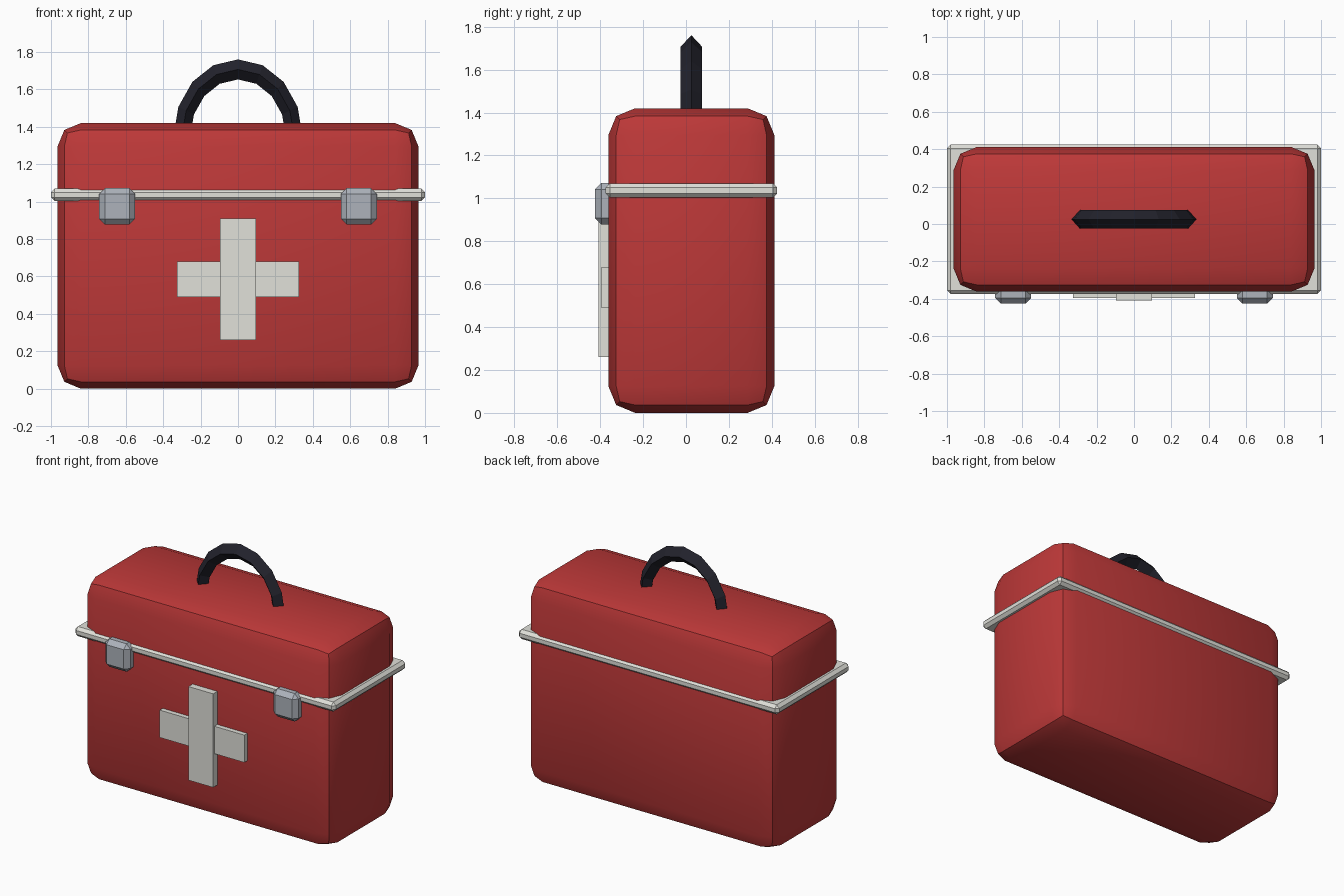
import bpy, bmesh
from math import sin, cos, pi, radians

old = bpy.data.objects.get("Cube")
if old:
    bpy.data.objects.remove(old, do_unlink=True)


def material(name, rgb):
    m = bpy.data.materials.new(name)
    m.use_nodes = True
    m.diffuse_color = (*rgb, 1)
    bsdf = m.node_tree.nodes["Principled BSDF"]
    bsdf.inputs["Base Color"].default_value = (*rgb, 1)
    bsdf.inputs["Roughness"].default_value = 0.6
    return m


RED = material("case red", (0.51, 0.04, 0.04))
WHITE = material("off white", (0.75, 0.75, 0.70))
STEEL = material("latch grey", (0.42, 0.45, 0.50))
BLACK = material("handle black", (0.016, 0.016, 0.025))


def finish(bm, name, mat, smooth_angle=None):
    bmesh.ops.recalc_face_normals(bm, faces=bm.faces)
    mesh = bpy.data.meshes.new(name)
    bm.to_mesh(mesh)
    bm.free()
    mesh.materials.append(mat)
    ob = bpy.data.objects.new(name, mesh)
    bpy.context.collection.objects.link(ob)
    if smooth_angle:
        bpy.ops.object.select_all(action="DESELECT")
        ob.select_set(True)
        bpy.context.view_layer.objects.active = ob
        bpy.ops.object.shade_smooth_by_angle(angle=radians(smooth_angle))
    return ob


def box(name, mat, x, y, z, bevel=0, segments=1, smooth_angle=None):
    """Box spanning the given (low, high) ranges, with optional bevelled edges."""
    bm = bmesh.new()
    bmesh.ops.create_cube(bm, size=1)
    for v in bm.verts:
        v.co = [(lo + hi) / 2 + c * (hi - lo) for c, (lo, hi) in zip(v.co, (x, y, z))]
    if bevel:
        bmesh.ops.bevel(bm, geom=bm.edges[:], offset=bevel, segments=segments,
                        profile=0.5, affect="EDGES", clamp_overlap=True)
    return finish(bm, name, mat, smooth_angle)


# Case and the rim around it
box("case", RED, (-0.965, 0.965), (-0.362, 0.412), (0, 1.42), 0.125, 2, 30)
box("rim", WHITE, (-1, 1), (-0.375, 0.425), (1.003, 1.07), 0.02)

# Latches
for side, s in (("left", 1), ("right", -1)):
    xs = sorted((s * 0.55, s * 0.742))
    box(side + "_latch", STEEL, xs, (-0.425, -0.31), (0.878, 1.072), 0.03)

# Raised cross on the front
box("cross_upright", WHITE, (-0.095, 0.095), (-0.408, -0.34), (0.26, 0.91))
box("cross_bar", WHITE, (-0.325, 0.325), (-0.395, -0.34), (0.49, 0.68))

# Arched handle with a diamond section, ends sunk into the case
bm = bmesh.new()
rings = []
for i in range(9):
    a = pi * i / 8
    ring = []
    for k in range(4):
        b = pi * k / 2
        r = 0.30 + 0.045 * cos(b)
        ring.append(bm.verts.new((r * cos(a), 0.025 + 0.05 * sin(b), 1.35 + 1.19 * r * sin(a))))
    rings.append(ring)
for p, q in zip(rings, rings[1:]):
    for k in range(4):
        n = (k + 1) % 4
        bm.faces.new((p[k], p[n], q[n], q[k]))
bm.faces.new(rings[0])
bm.faces.new(rings[-1])
finish(bm, "handle", BLACK)
